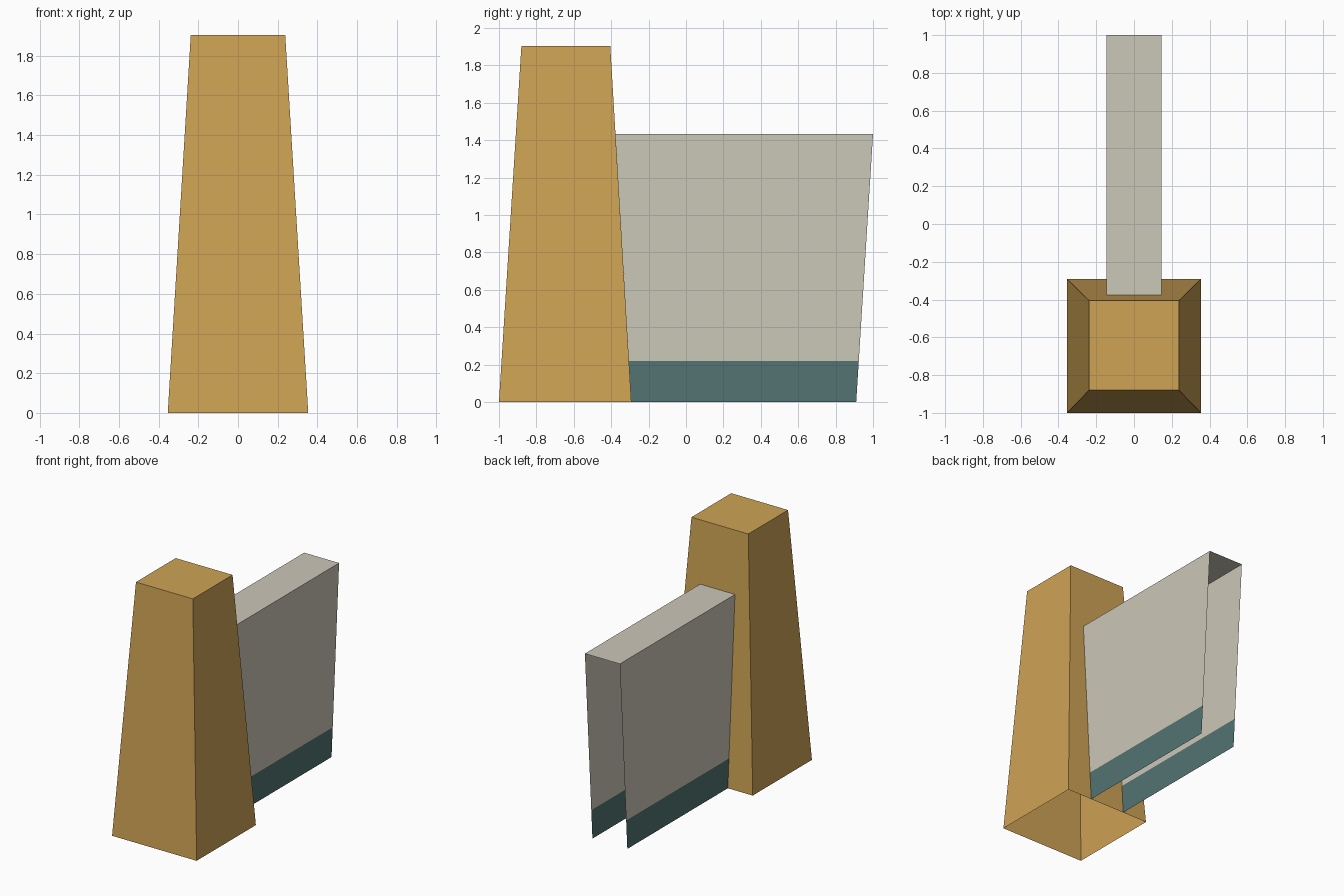
import bpy, bmesh

if "Cube" in bpy.data.objects:
    bpy.data.objects.remove(bpy.data.objects["Cube"])


def material(name, rgb):
    m = bpy.data.materials.new(name)
    m.diffuse_color = (*rgb, 1)
    m.use_nodes = True
    m.node_tree.nodes["Principled BSDF"].inputs["Base Color"].default_value = m.diffuse_color
    return m


ochre = material("ochre plaster", (0.62, 0.366, 0.091))
cream = material("cream plaster", (0.60, 0.57, 0.48))
teal = material("teal base paint", (0.086, 0.172, 0.170))


def shell(name, bottom, top, z, mats, open_y=False):
    """Open-bottomed tapered box; bottom and top are (half width, y min, y max)."""
    bm = bmesh.new()
    rings = []
    for (w, y0, y1), h in ((bottom, 0), (top, z)):
        rings.append([bm.verts.new((x, y, h)) for x, y in
                      ((-w, y0), (w, y0), (w, y1), (-w, y1))])
    low, high = rings
    for i in range(4):
        if open_y and i % 2 == 0:
            continue
        j = (i + 1) % 4
        bm.faces.new((low[i], low[j], high[j], high[i]))
    bm.faces.new(high)
    if len(mats) > 1:
        # cut the painted base band and colour it by height
        band = 0.22
        bmesh.ops.bisect_plane(bm, geom=bm.verts[:] + bm.edges[:] + bm.faces[:],
                               plane_co=(0, 0, band), plane_no=(0, 0, 1))
        for f in bm.faces:
            f.material_index = int(f.calc_center_median().z < band)
    mesh = bpy.data.meshes.new(name)
    bm.to_mesh(mesh)
    bm.free()
    for m in mats:
        mesh.materials.append(m)
    ob = bpy.data.objects.new(name, mesh)
    bpy.context.collection.objects.link(ob)
    return ob


# Tapered pillar, hollow and open below
shell("pillar", (0.354, -1.0, -0.292), (0.238, -0.88, -0.405), 1.905, [ochre])

# Wall running back from the pillar: two sides and a top, ends open
shell("wall", (0.146, -0.292, 0.91), (0.146, -0.377, 1.0), 1.434,
      [cream, teal], open_y=True)
